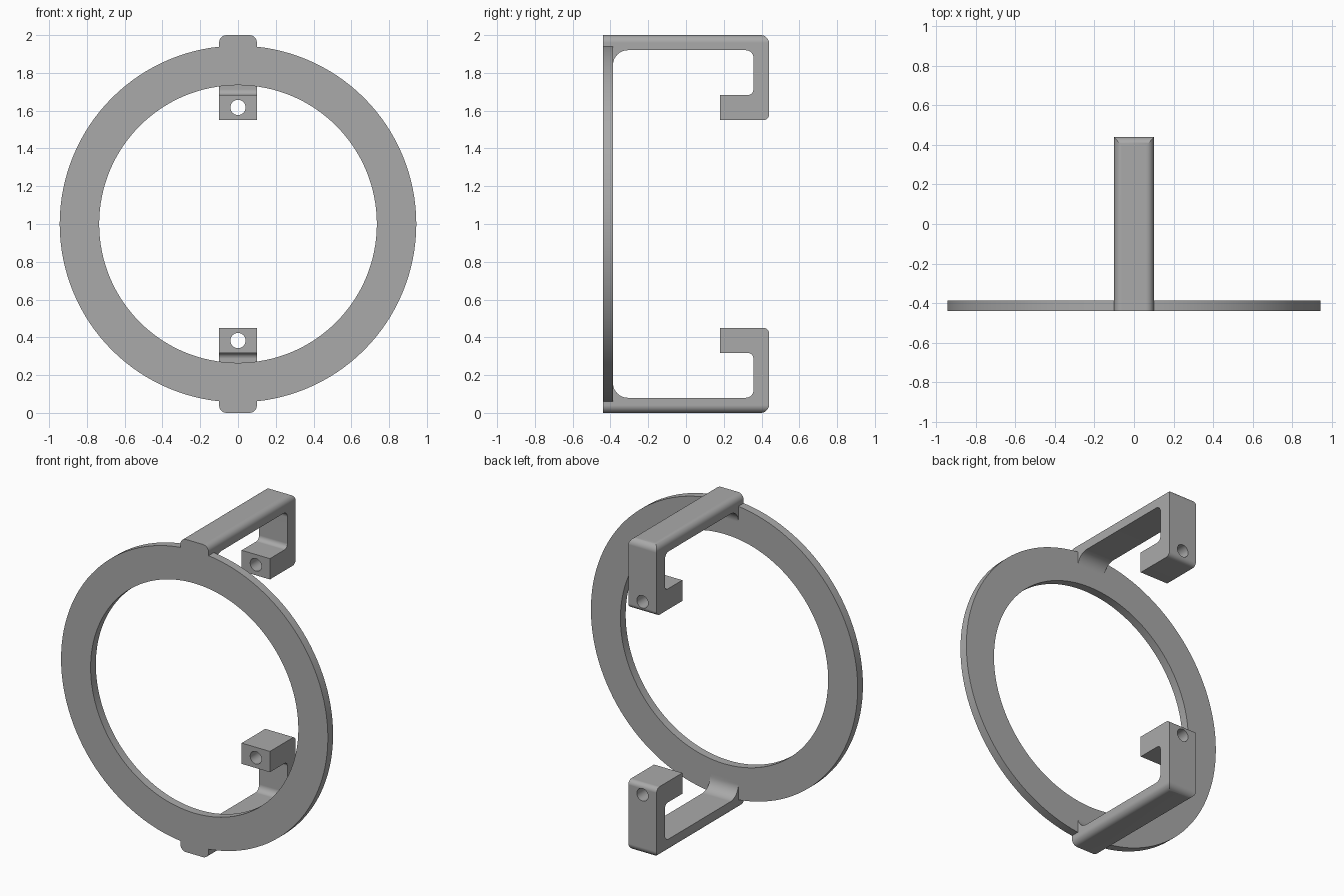
import bpy, bmesh, math
from mathutils import Vector

CENTRE = Vector((0, 0, 1))      # all parts are modelled around the ring centre

cube = bpy.data.objects.get("Cube")
if cube:
    bpy.data.objects.remove(cube, do_unlink=True)

grey = bpy.data.materials.new("satin grey")
grey.use_nodes = True
colour = (0.4, 0.4, 0.4, 1)
grey.diffuse_color = colour
grey.node_tree.nodes["Principled BSDF"].inputs["Base Color"].default_value = colour


def rounded(corners, steps=10):
    """Turn (u, v, radius) corners into an outline with filleted corners."""
    outline = []
    for i, (u, v, r) in enumerate(corners):
        p = Vector((u, v))
        if r == 0:
            outline.append(p)
            continue
        a = (Vector(corners[i - 1][:2]) - p).normalized()
        b = (Vector(corners[(i + 1) % len(corners)][:2]) - p).normalized()
        for k in range(steps + 1):      # right-angled corners only
            t = math.pi / 2 * k / steps
            outline.append(p + r * (a * (1 - math.sin(t)) + b * (1 - math.cos(t))))
    return outline


def prism(name, outline, place, low, high):
    """Extrude an outline between two depths; place maps (u, v, depth) to 3D."""
    bm = bmesh.new()
    face = bm.faces.new([bm.verts.new(place(p.x, p.y, low)) for p in outline])
    grown = bmesh.ops.extrude_face_region(bm, geom=[face], use_keep_orig=True)
    shift = Vector(place(0, 0, high)) - Vector(place(0, 0, low))
    bmesh.ops.translate(bm, vec=shift,
                        verts=[g for g in grown["geom"] if isinstance(g, bmesh.types.BMVert)])
    bmesh.ops.recalc_face_normals(bm, faces=bm.faces)
    mesh = bpy.data.meshes.new(name)
    bm.to_mesh(mesh)
    bm.free()
    mesh.materials.append(grey)
    obj = bpy.data.objects.new(name, mesh)
    obj.location = CENTRE
    bpy.context.collection.objects.link(obj)
    return obj


def apply(obj, modifier):
    bpy.context.view_layer.objects.active = obj
    bpy.ops.object.modifier_apply(modifier=modifier.name)


def combine(obj, tool, operation):
    mod = obj.modifiers.new(operation.lower(), "BOOLEAN")
    mod.operation, mod.object, mod.solver = operation, tool, "EXACT"
    apply(obj, mod)
    bpy.data.objects.remove(tool, do_unlink=True)


def circle(radius, v=0, sides=128):
    return [Vector((radius * math.cos(math.tau * k / sides),
                    v + radius * math.sin(math.tau * k / sides))) for k in range(sides)]


def along_x(u, v, d):
    return (d, u, v)


def along_y(u, v, d):
    return (u, d, v)


# Flat ring
ring = prism("ring_bracket", circle(0.944), along_y, -0.44, -0.387)
combine(ring, prism("ring_opening", circle(0.735), along_y, -1, 1), "DIFFERENCE")

# Hooked arm: side profile, then rounded along its outer long edges
arm = prism("hooked_arm", rounded([
    (-0.44, 1, 0), (0.44, 1, 0.045), (0.44, 0.55, 0.03), (0.18, 0.55, 0),
    (0.18, 0.683, 0), (0.357, 0.683, 0.03), (0.357, 0.92, 0.04),
    (-0.387, 0.92, 0.08), (-0.387, 0.82, 0), (-0.44, 0.82, 0)]), along_x, -0.1, 0.1)
envelope = prism("arm_envelope", rounded([
    (-0.1, 0.4, 0), (0.1, 0.4, 0), (0.1, 1, 0.04), (-0.1, 1, 0.04)]), along_y, -1, 1)
combine(arm, envelope, "INTERSECT")

# Screw hole through the hook tip
combine(arm, prism("screw_hole", circle(0.04, 0.617, 40), along_y, 0, 1), "DIFFERENCE")

# Matching arm at the bottom, then fuse both arms with the ring
mirror = arm.modifiers.new("mirror", "MIRROR")
mirror.use_axis = (False, False, True)
apply(arm, mirror)
combine(ring, arm, "UNION")

# Smooth the fillets and curves, keep the hard edges
bpy.ops.object.select_all(action="DESELECT")
ring.select_set(True)
bpy.context.view_layer.objects.active = ring
bpy.ops.object.shade_smooth_by_angle(angle=math.radians(30))
weighted = ring.modifiers.new("weighted_normals", "WEIGHTED_NORMAL")
weighted.keep_sharp = True
